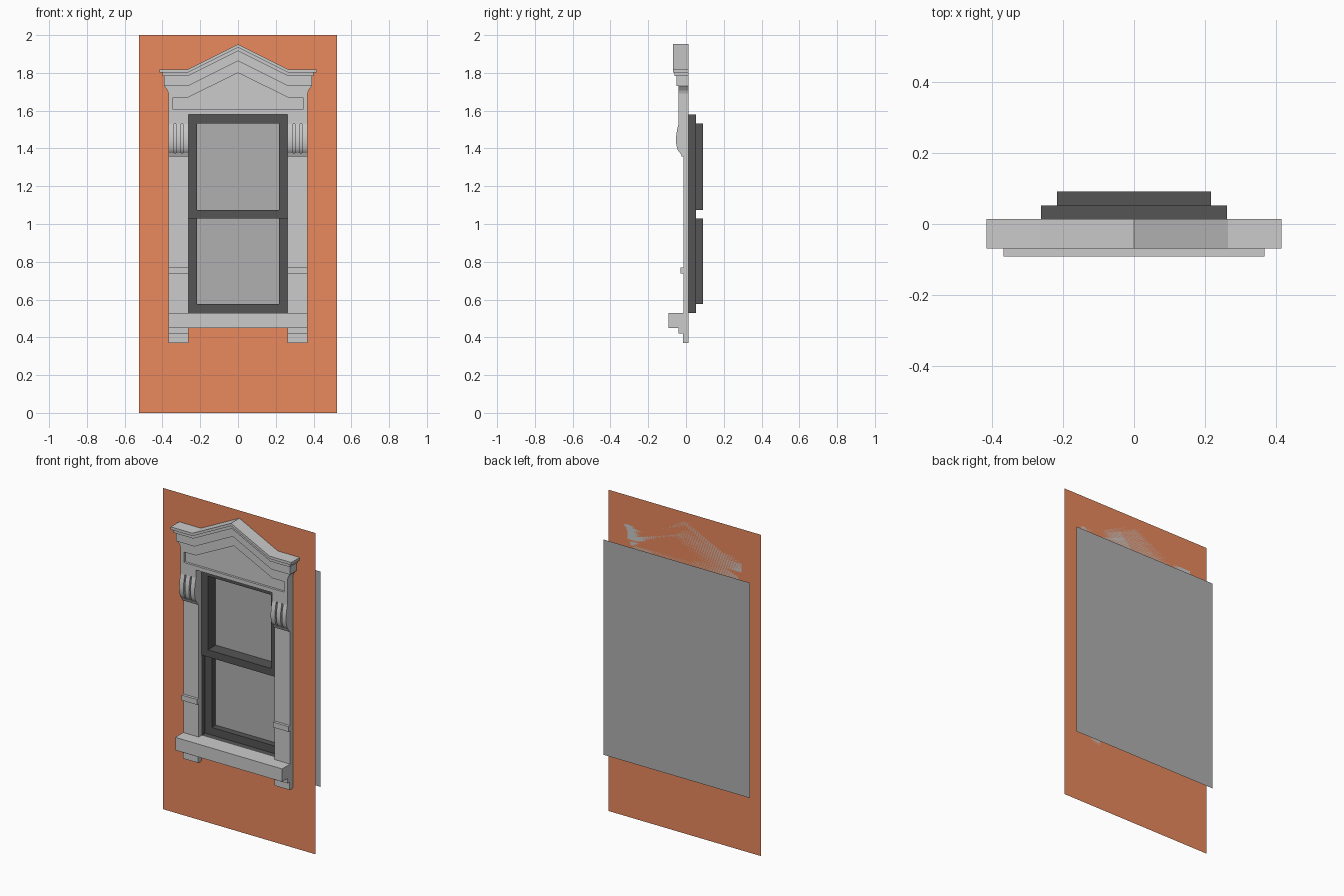
import bpy, bmesh

if "Cube" in bpy.data.objects:
    bpy.data.objects.remove(bpy.data.objects["Cube"])

BACK = 0.014          # wall surface
HOLE = (0.262, 0.53, 1.58)   # half width, bottom, top


def material(name, rgb):
    m = bpy.data.materials.new(name)
    m.diffuse_color = (*rgb, 1)
    m.use_nodes = True
    m.node_tree.nodes["Principled BSDF"].inputs["Base Color"].default_value = m.diffuse_color
    return m


BRICK = material("brick", (0.82, 0.25, 0.107))
DARK = material("dark_paint", (0.09, 0.09, 0.09))
PANE = material("pane_grey", (0.434, 0.434, 0.434))


def make(name, bm, mat=None):
    bmesh.ops.remove_doubles(bm, verts=bm.verts, dist=1e-5)
    bmesh.ops.recalc_face_normals(bm, faces=bm.faces)
    me = bpy.data.meshes.new(name)
    bm.to_mesh(me)
    bm.free()
    ob = bpy.data.objects.new(name, me)
    bpy.context.collection.objects.link(ob)
    if mat:
        me.materials.append(mat)
    return ob


def extrude(bm, pts, vec):
    """Close a planar outline and extrude it into a solid."""
    f = bm.faces.new([bm.verts.new(p) for p in pts])
    r = bmesh.ops.extrude_face_region(bm, geom=[f], use_keep_orig=True)
    vs = [g for g in r["geom"] if isinstance(g, bmesh.types.BMVert)]
    bmesh.ops.translate(bm, verts=vs, vec=vec)


def slab(name, outline, y0, y1=BACK):
    """Solid from an x-z outline, running from y0 to y1."""
    bm = bmesh.new()
    extrude(bm, [(x, y0, z) for x, z in outline], (0, y1 - y0, 0))
    return make(name, bm)


def sweep(bm, profile, x0, x1):
    """Solid from a y-z profile, on both sides of the window."""
    for s in (-1, 1):
        extrude(bm, [(s * x0, y, z) for y, z in profile], (s * (x1 - x0), 0, 0))


def rect(r):
    w, z0, z1 = r
    return [(-w, z0), (w, z0), (w, z1), (-w, z1)]


def quad(bm, pts):
    bm.faces.new([bm.verts.new(p) for p in pts])


def ring(bm, outer, inner, y, sides=(0, 1, 2, 3)):
    o, i = rect(outer), rect(inner)
    for k in sides:
        n = (k + 1) % 4
        quad(bm, [(x, y, z) for x, z in (o[k], o[n], i[n], i[k])])


def tube(bm, r, y0, y1):
    c = rect(r)
    for k in range(4):
        (ax, az), (bx, bz) = c[k], c[(k + 1) % 4]
        quad(bm, [(ax, y0, az), (bx, y0, bz), (bx, y1, bz), (ax, y1, az)])


def gable(w, low, high):
    """Band with flat shoulders and a central peak."""
    rise, sh = 0.133, 0.265
    return [(-w, low), (-sh, low), (0, low + rise), (sh, low), (w, low),
            (w, high), (sh, high), (0, high + rise), (-sh, high), (-w, high)]


# wall with the window opening
bm = bmesh.new()
ring(bm, (0.525, 0, 2), HOLE, BACK)
make("brick_wall", bm, BRICK)

# grey sheet behind the window
bm = bmesh.new()
quad(bm, [(x, 0.0915, z) for x, z in rect((0.504, 0.385, 1.725))])
make("back_pane", bm, PANE)

# upper sash in front, lower sash set back
bm = bmesh.new()
tube(bm, HOLE, BACK, 0.052)
ring(bm, (0.262, 1.03, 1.58), (0.217, 1.075, 1.533), BACK)
tube(bm, (0.217, 1.075, 1.533), BACK, 0.091)
quad(bm, [(-0.262, BACK, 1.03), (0.262, BACK, 1.03), (0.262, 0.052, 1.03), (-0.262, 0.052, 1.03)])
ring(bm, (0.262, 0.53, 1.03), (0.217, 0.577, 1.03), 0.052, (0, 1, 3))
tube(bm, (0.217, 0.577, 1.03), 0.052, 0.091)
make("sash_frame", bm, DARK)

# sill, with stepped feet below
slab("sill", rect((0.368, 0.45, 0.53)), -0.0915)
bm = bmesh.new()
sweep(bm, [(BACK, 0.37), (-0.017, 0.37), (-0.017, 0.42), (-0.04, 0.42),
           (-0.04, 0.45), (BACK, 0.45)], 0.262, 0.368)
make("sill_feet", bm)

# pilasters with a raised band
bm = bmesh.new()
sweep(bm, [(BACK, 0.53), (-0.013, 0.53), (-0.013, 0.737), (-0.03, 0.737),
           (-0.03, 0.77), (-0.013, 0.77), (-0.013, 1.53), (BACK, 1.53)], 0.262, 0.368)
make("pilasters", bm)

# scrolled consoles: core plus three ribs
curve = [(-0.030, 1.375), (-0.040, 1.385), (-0.047, 1.4), (-0.052, 1.425), (-0.053, 1.45),
         (-0.051, 1.475), (-0.047, 1.5), (-0.042, 1.52), (-0.040, 1.53)]
bm = bmesh.new()
sweep(bm, [(-0.012, 1.375)] + [(y + 0.012, z) for y, z in curve] + [(-0.012, 1.53)], 0.263, 0.367)
for k in range(3):
    x = 0.262 + k * 0.0385
    sweep(bm, [(-0.012, 1.375)] + curve + [(-0.012, 1.53)], x, x + 0.029)
sweep(bm, [(-0.012, 1.357), (-0.022, 1.357), (-0.03, 1.375), (-0.012, 1.375)], 0.262, 0.368)
consoles = make("consoles", bm)

# frieze with flared ends and a sunken gable panel
half = [(0.262, 1.58), (0.262, 1.53), (0.368, 1.53), (0.368, 1.69), (0.374, 1.708),
        (0.39, 1.73), (0.265, 1.73)]
frieze = slab("frieze", half + [(0, 1.863)] + [(-x, z) for x, z in reversed(half)], -0.04)
panel = [(0.345, 1.605), (0.345, 1.67), (0.265, 1.67)]
cutter = slab("panel_cutter", panel + [(0, 1.80)] + [(-x, z) for x, z in reversed(panel)],
              -0.1, -0.026)
mod = frieze.modifiers.new("panel", "BOOLEAN")
mod.operation, mod.solver, mod.object = "DIFFERENCE", "EXACT", cutter
bpy.context.view_layer.objects.active = frieze
bpy.ops.object.modifier_apply(modifier="panel")
bpy.data.objects.remove(cutter)

# three stepped cornice mouldings
for name, w, low, high, y in (("cornice_lower", 0.393, 1.73, 1.783, -0.051),
                              ("cornice_middle", 0.401, 1.783, 1.802, -0.061),
                              ("cornice_top", 0.415, 1.802, 1.819, -0.069)):
    slab(name, gable(w, low, high), y)

# smooth the console curves
bpy.ops.object.select_all(action="DESELECT")
consoles.select_set(True)
bpy.context.view_layer.objects.active = consoles
bpy.ops.object.shade_smooth_by_angle(angle=0.6)
